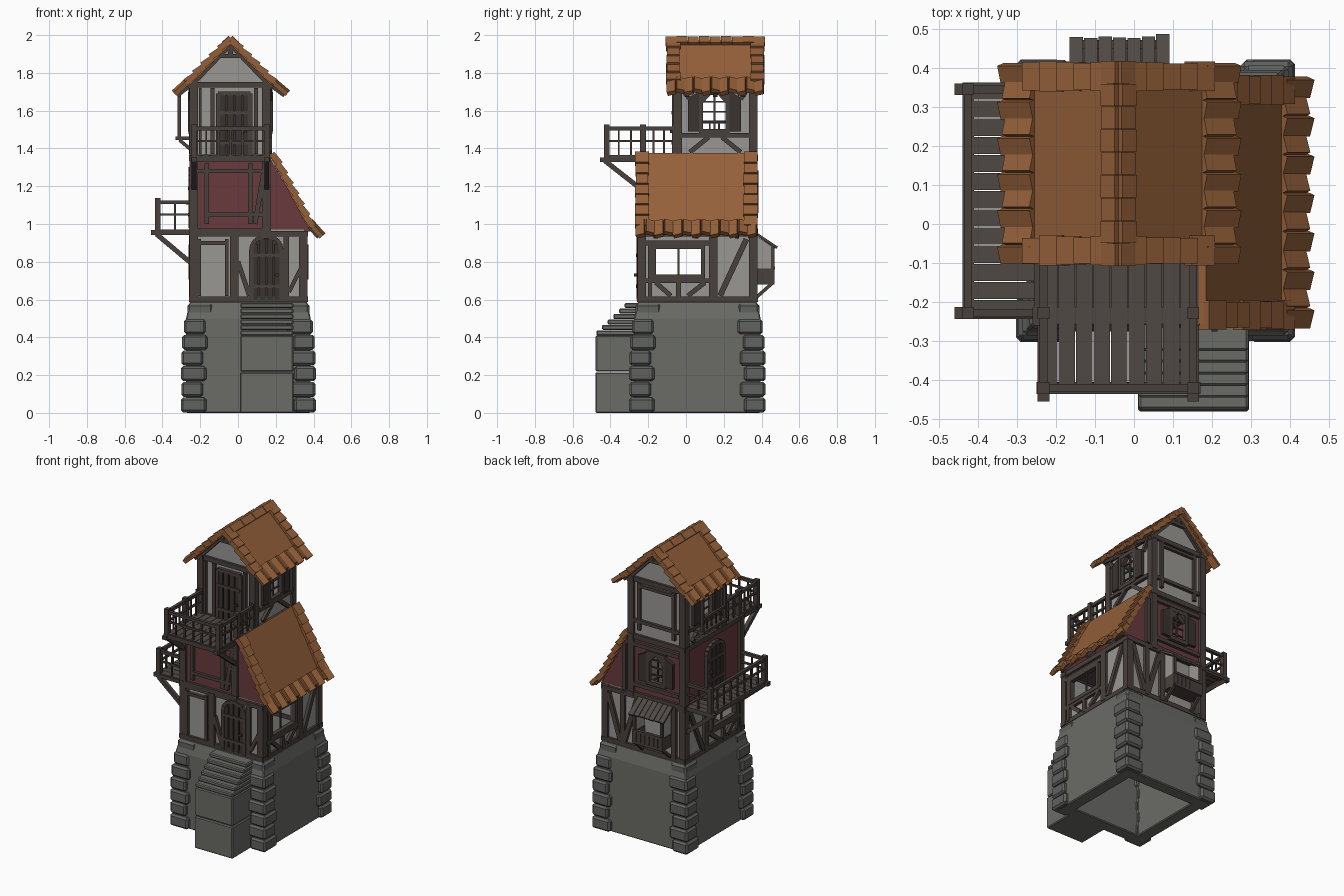
import bpy, bmesh, math, random
from mathutils import Vector, Matrix

if "Cube" in bpy.data.objects:
    bpy.data.objects.remove(bpy.data.objects["Cube"])
random.seed(4)

COL = {"stone": (.145, .148, .135), "corner_stone": (.118, .122, .115), "plaster": (.32, .312, .295),
       "red_plaster": (.14, .042, .048), "timber": (.066, .052, .046), "deck_wood": (.08, .066, .059),
       "door_wood": (.042, .033, .029), "roof_tile": (.30, .118, .042)}
MAT = {}
for k, c in COL.items():
    MAT[k] = bpy.data.materials.new(k)
    MAT[k].diffuse_color = (*c, 1)
parts = {}

def get(part, mat):
    return parts.setdefault(part, (bmesh.new(), mat))[0]

def bar(part, mat, p, q, w, t, n=(0, 0, 1)):
    """Box from p to q, w wide, t thick along n."""
    p, q = Vector(p), Vector(q)
    x = (q - p).normalized()
    n = Vector(n)
    n = (n - x * n.dot(x)).normalized()
    m = Matrix((x * (q - p).length, n.cross(x) * w, n * t)).transposed().to_4x4()
    m.translation = (p + q) / 2
    bmesh.ops.create_cube(get(part, mat), size=1, matrix=m)

def box(part, mat, x0, x1, y0, y1, z0, z1):
    bar(part, mat, (x0, (y0+y1)/2, (z0+z1)/2), (x1, (y0+y1)/2, (z0+z1)/2), y1-y0, z1-z0)

def loft(part, mat, loops):
    bm = get(part, mat)
    vs = [[bm.verts.new(p) for p in l] for l in loops]
    for a, b in zip(vs, vs[1:]):
        for i in range(len(a)):
            j = (i + 1) % len(a)
            bm.faces.new((a[i], a[j], b[j], b[i]))
    bm.faces.new(vs[0][::-1])
    bm.faces.new(vs[-1])

# facade helpers: face = (axis, plane, outward sign), u runs along the wall
def at(f, u, z, o=0):
    return (u, f[1] + f[2]*o, z) if f[0] == 'y' else (f[1] + f[2]*o, u, z)

def out(f):
    return (0, f[2], 0) if f[0] == 'y' else (f[2], 0, 0)

def timbers(f, rows, part="timber_frame", mat="timber", t=.03, o=.004):
    for u0, z0, u1, z1, w in rows:
        bar(part, mat, at(f, u0, z0, o), at(f, u1, z1, o), w, t, out(f))

def wall(part, mat, f, u0, u1, z0, z1, hole=None):
    rects = [(u0, u1, z0, z1)]
    if hole:
        a, b, c, d = hole
        rects = [(u0, a, z0, z1), (b, u1, z0, z1), (a, b, z0, c), (a, b, d, z1)]
    timbers(f, [((a+b)/2, c, (a+b)/2, d, b-a) for a, b, c, d in rects], part, mat, .02, -.01)

def plate(part, mat, f, uz, o0, o1):
    loft(part, mat, [[at(f, u, z, o) for u, z in uz] for o in (o0, o1)])

def door(part, f, u, z0, z1, w, arch):
    r = w / 2
    top = [(u + r*math.cos(a), z1 - arch + arch*math.sin(a)) for a in [math.pi*i/8 for i in range(9)]]
    if not arch:
        top = [(u + r, z1), (u - r, z1)]
    plate(part, "door_wood", f, [(u-r, z0), (u+r, z0)] + top, 0, .012)
    for i in range(4):
        v = u - r + w*(i + .5)/4
        h = z1 - .01 - arch*(.45 if i in (0, 3) else .05)
        timbers(f, [(v, z0, v, h, w/4 - .008)], part, "door_wood", .012, .014)
    timbers(f, [(u-r, z0+k, u+r, z0+k, .018) for k in (.07, z1-z0-.1)], part + "_straps", "timber", .01, .021)
    edge = [(u+r, z0)] + top + [(u-r, z0)]
    timbers(f, [(*a, *b, .022) for a, b in zip(edge, edge[1:])], part + "_frame", o=.008)
    bar(part + "_knob", "door_wood", at(f, u+r*.7, z0+.13, .01), at(f, u+r*.7, z0+.13, .035), .016, .016)

def window(f, u0, u1, z0, z1, bars=3, arch=False, shutters=False):
    m = (u0 + u1) / 2
    timbers(f, [(u0-.01, z0, u1+.01, z0, .025), (u0-.01, z1, u1+.01, z1, .025),
                (u0, z0, u0, z1, .022), (u1, z0, u1, z1, .022)], "window_frames", o=.008)
    timbers(f, [(m, z0, m, z1, .01)] + [(u0, z0+(z1-z0)*i/(bars+1), u1, z0+(z1-z0)*i/(bars+1), .008)
                for i in range(1, bars+1)], "window_bars", "timber", .01, -.005)
    if arch:
        timbers(f, [(u0, z1-.05, u0+.045, z1, .03), (u1, z1-.05, u1-.045, z1, .03)], "window_frames", o=.006)
    if shutters:
        for s, e in ((-1, u0), (1, u1)):
            c = e + s*.04
            plate("shutters", "door_wood", f, [(c-.03, z0), (c+.03, z0), (c+.03, z1-.03 if s > 0 else z1),
                  (c-.03, z1 if s > 0 else z1-.03)], .005, .025)

# stone base, hollow below
def rect(x0, x1, y0, y1, z):
    return [(x0, y0, z), (x1, y0, z), (x1, y1, z), (x0, y1, z)]
inner, outer = (-.19, .30, -.19, .31), (-.275, .385, -.275, .395)
loft("stone_base", "stone", [rect(*inner, .56), rect(*inner, 0), rect(*outer, 0), rect(*outer, .5),
                             rect(-.255, .365, -.255, .375, .59)])
# corner stones
for i, inset in enumerate((0, .002, 0, .002, .006, .016, .034)):
    for sx, cx in ((1, -.302), (-1, .412)):
        for sy, cy in ((1, -.302), (-1, .422)):
            a, b = (.135, .115) if (i + (sx == sy)) % 2 else (.115, .135)
            x, y = cx + sx*inset, cy + sy*inset
            z = i*.083
            box("corner_stones", "corner_stone", min(x, x+sx*a), max(x, x+sx*a),
                min(y, y+sy*b), max(y, y+sy*b), z+.002, z+.081)
# entrance stairs
box("stairs", "stone", .01, .295, -.48, -.2, 0, .215)
box("stairs", "stone", .012, .293, -.478, -.2, .219, .41)
for i in range(6):
    box("stairs", "stone", .012, .293, -.475 + i*.03, -.2, .41 + i*.029, .437 + i*.029)

# wall planes
G = {"f": ('y', -.24, -1), "b": ('y', .36, 1), "l": ('x', -.24, -1), "r": ('x', .35, 1)}
TF, TR = ('y', -.05, -1), ('x', .16, 1)
low, high, mid = (-.17, .09, .72, .88), (.08, .22, 1.49, 1.7), (-.1, .02, 1.07, 1.27)
# ground floor
for k in "fb":
    wall("ground_walls", "plaster", G[k], -.24, .35, .59, .97)
for k in "lr":
    wall("ground_walls", "plaster", G[k], -.24, .36, .59, .97, low)
    window(G[k], *low, bars=0)
# middle floor with lean-to gables
wall("middle_walls", "red_plaster", G["f"], -.24, .16, .97, 1.36)
wall("middle_walls", "red_plaster", G["b"], -.24, .16, .97, 1.36, mid)
wall("middle_walls", "red_plaster", G["l"], -.24, .36, .97, 1.36)
for k in "fb":
    plate("middle_walls", "red_plaster", G[k], [(.16, .96), (.385, .96), (.165, 1.36), (.16, 1.36)], -.02, 0)
window(G["b"], *mid, arch=True, shutters=True)
# top floor with gables
for f in (TF, G["b"]):
    wall("top_walls", "plaster", f, -.24, .16, 1.36, 1.74)
    plate("top_walls", "plaster", f, [(-.24, 1.74), (.16, 1.74), (-.04, 1.955)], -.02, 0)
for f in (TR, G["l"]):
    wall("top_walls", "plaster", f, -.05, .36, 1.36, 1.75, high)
    window(f, *high, arch=True, shutters=True)
# floors
box("floors", "deck_wood", -.24, .36, -.24, .36, .945, .965)
box("floors", "deck_wood", -.24, .16, -.24, .36, 1.335, 1.355)

# corner posts and storey beams
for xs, ys, z0, z1 in (((-.235, .345), (-.235, .355), .59, .96), ((-.235, .15), (-.235, .355), .95, 1.36),
                       ((-.235, .15), (-.045, .355), 1.34, 1.75)):
    for x in xs:
        for y in ys:
            bar("corner_posts", "timber", (x, y, z0), (x, y, z1), .045, .045, (1, 0, 0))
    for z in (z0 + .012, z1 - .012):
        for y in ys:
            bar("storey_beams", "timber", (xs[0]-.025, y, z), (xs[1]+.025, y, z), .042, .03)
        for x in xs:
            bar("storey_beams", "timber", (x, ys[0]-.025, z), (x, ys[1]+.025, z), .042, .03)

# timber framing per facade
timbers(G["f"], [(-.02, .6, -.02, .95, .045), (-.205, .62, -.205, .92, .02), (-.06, .62, -.06, .92, .02),
                 (-.21, .9, -.05, .9, .02), (0, .8, .06, .62, .025), (.255, .6, .255, .95, .028), (.27, .64, .33, .76, .022),
                 (-.165, 1, -.165, 1.32, .025), (.065, 1, .065, 1.32, .025), (-.22, 1.28, .13, 1.28, .018),
                 (-.16, 1.05, .13, 1.05, .02), (.09, 1, .14, 1.3, .025)])
for k in "rl":
    timbers(G[k], [(-.22, .7, .14, .7, .025), (-.22, .9, .14, .9, .025), (.145, .6, .145, .95, .045),
                   (.18, .62, .32, .92, .03), (-.19, .6, -.19, .9, .022), (-.16, .69, -.08, .62, .025),
                   (.1, .69, .01, .62, .025), (-.04, .6, -.04, .7, .025)])
timbers(G["b"], [(-.17, .6, -.17, .95, .035), (.09, .6, .09, .95, .035), (.11, .92, .2, .62, .03), (.21, .6, .21, .95, .03),
                 (.23, .62, .32, .92, .03), (-.21, 1.03, .13, 1.03, .025), (-.21, 1.3, .13, 1.3, .025),
                 (.2, .97, .2, 1.28, .025), (-.17, 1.4, -.17, 1.72, .022), (.09, 1.4, .09, 1.72, .022),
                 (-.21, 1.46, .13, 1.46, .022), (-.17, 1.7, .09, 1.7, .02)])
for f in (TR, G["l"]):
    timbers(f, [(-.02, 1.47, .34, 1.47, .025), (.02, 1.38, .12, 1.46, .025), (.29, 1.38, .19, 1.46, .025),
                (-.03, 1.72, .02, 1.66, .022), (.33, 1.72, .29, 1.66, .022)])
timbers(TF, [(-.135, 1.37, -.135, 1.72, .02), (.095, 1.37, .095, 1.72, .02), (-.2, 1.37, -.2, 1.72, .015)])
for f in (TF, G["b"]):
    timbers(f, [(-.04, 1.88, -.04, 1.96, .025), (-.09, 1.89, .01, 1.89, .02),
                (-.26, 1.72, -.04, 1.95, .025), (.18, 1.72, -.04, 1.95, .025)])
# doors
door("entrance_door", G["f"], .15, .6, .935, .16, .07)
door("balcony_door", TF, -.02, 1.36, 1.69, .17, 0)
door("side_door", G["l"], .05, .98, 1.29, .17, .06)

# balconies
for i in range(9):
    x = -.217 + i*.0447
    box("upper_deck", "deck_wood", x-.021, x+.021, -.43, -.05, 1.35, 1.364)
for i in range(13):
    y = -.217 + i*.0465
    box("side_deck", "deck_wood", -.44, -.24, y-.022, y+.022, .957, .972)
for x in (-.232, .152):
    bar("balcony_joists", "timber", (x, -.455, 1.34), (x, -.2, 1.34), .03, .025)
    bar("balcony_braces", "timber", (x, -.43, 1.335), (x, -.245, 1.19), .026, .026)
for y in (-.228, .345):
    bar("balcony_joists", "timber", (-.46, y, .955), (-.2, y, .955), .03, .025)
    bar("balcony_braces", "timber", (-.43, y, .945), (-.245, y, .79), .026, .026)
bar("balcony_joists", "timber", (-.25, -.42, 1.345), (.17, -.42, 1.345), .03, .03)
bar("balcony_joists", "timber", (-.425, -.24, .955), (-.425, .36, .955), .03, .03)

def railing(p, q, n, h=.145):
    p, q = Vector(p), Vector(q)
    for z, w in ((h, .02), (h*.55, .012)):
        o = Vector((0, 0, z))
        bar("railings", "timber", p+o, q+o, w, w)
    for i in range(n + 1):
        v = p.lerp(q, i/n)
        w, e = (.03, .028) if i in (0, n) else (.01, 0)
        bar("railings", "timber", v - Vector((0, 0, e)), v + Vector((0, 0, h + e*.8)), w, w, (1, 0, 0))
railing((-.232, -.42, 1.36), (.152, -.42, 1.36), 6)
for x in (-.232, .152):
    railing((x, -.42, 1.36), (x, -.228, 1.36), 3)
    railing((x, -.228, 1.36), (x, -.06, 1.36), 3)
railing((-.425, -.228, .97), (-.425, .345, .97), 8)
for y in (-.228, .345):
    railing((-.425, y, .97), (-.24, y, .97), 2)

# small open bay on the upper left side
box("upper_bay", "timber", -.33, -.24, .02, .28, 1.445, 1.462)
for y in (.03, .27):
    bar("upper_bay", "timber", (-.312, y, 1.46), (-.312, y, 1.7), .018, .018, (1, 0, 0))
    bar("upper_bay", "timber", (-.31, y, 1.445), (-.245, y, 1.39), .018, .018)
for z in (1.54, 1.69):
    bar("upper_bay", "timber", (-.312, .02, z), (-.312, .28, z), .016, .016)
for i in range(1, 5):
    bar("upper_bay", "timber", (-.312, .03+i*.048, 1.46), (-.312, .03+i*.048, 1.54), .01, .01, (1, 0, 0))

# rear oriel with plank canopy
for i in range(7):
    x = -.148 + i*.037
    bar("oriel_canopy", "deck_wood", (x, .36, .957), (x, .48 + random.uniform(-.008, .004), .875), .034, .013)
    bar("oriel_box", "timber", (-.04 + (x+.04)*.87, .462, .685), (-.04 + (x+.04)*.87, .462, .765), .029, .012, (0, 1, 0))
box("oriel_box", "timber", -.15, .07, .36, .468, .68, .695)
box("oriel_box", "timber", -.15, .07, .45, .472, .76, .775)
for x in (-.142, .062):
    box("oriel_box", "timber", x-.008, x+.008, .36, .462, .69, .765)
    plate("oriel_sides", "plaster", ('x', x, 1), [(.36, .765), (.458, .765), (.458, .88), (.36, .945)], -.004, .004)
    bar("oriel_box", "timber", (x, .46, .69), (x, .46, .885), .018, .018, (1, 0, 0))
    bar("oriel_box", "timber", (x, .455, .685), (x, .365, .605), .018, .018)

# roofs: slab, rake tiles, flared eave tiles and rafters
def roof_side(part, top, bot, eave, y0, y1, n_rake, n_eave):
    top, bot, eave = (Vector((a, 0, b)) for a, b in (top, bot, eave))
    d = bot - top
    n = Vector((-d.z, 0, d.x)).normalized()
    n = n if n.z > 0 else -n
    Y = lambda y: Vector((0, y, 0))
    bar(part, "roof_tile", top + Y((y0+y1)/2), bot + Y((y0+y1)/2), y1-y0-.03, .022, n)
    for i in range(n_rake):
        a, b = top.lerp(bot, i/n_rake), top.lerp(bot, (i+1.12)/n_rake)
        for y in (y0+.037, y1-.037):
            bar(part, "roof_tile", a + Y(y) + n*.004, b + Y(y) + n*.018, .07 + random.uniform(-.006, .008), .034, n)
    w = (y1 - y0 - .01) / n_eave
    start = bot.lerp(top, .06) + n*.012
    for i in range(n_eave):
        y = y0 + .005 + w*(i+.5)
        end = eave + (eave-start).normalized()*(-.012 if i % 2 else .004)
        bar(part, "roof_tile", start + Y(y), end + Y(y), w*.99, .026, (.0, .22 if i % 2 else -.22, 1))
    for y in (y0+.11, (y0+y1)/2, y1-.11):
        bar("rafters", "timber", bot.lerp(top, .15) + Y(y) - n*.02, eave + Y(y) - n*.02, .022, .022, n)

roof_side("top_roof", (-.04, 1.965), (.18, 1.745), (.26, 1.695), -.105, .415, 5, 11)
roof_side("top_roof", (-.04, 1.965), (-.26, 1.745), (-.335, 1.695), -.105, .415, 5, 11)
roof_side("lean_to_roof", (.175, 1.37), (.38, .985), (.445, .94), -.27, .38, 7, 13)
# ridge tiles, bent over the crest
for i in range(9):
    y = -.108 + i*.0585
    for s in (-1, 1):
        bar("ridge_tiles", "roof_tile", (-.04, y+.029, 1.985), (-.04 + s*.036, y+.029, 1.952),
            .057, .024 + .006*(i % 2), (s*.6, 0, 1))

# build objects
for name, (bm, mat) in parts.items():
    bmesh.ops.recalc_face_normals(bm, faces=bm.faces)
    me = bpy.data.meshes.new(name)
    bm.to_mesh(me)
    bm.free()
    me.materials.append(MAT[mat])
    ob = bpy.data.objects.new(name, me)
    bpy.context.collection.objects.link(ob)
    if name in ("corner_stones", "stone_base", "stairs"):
        mod = ob.modifiers.new("worn_edges", 'BEVEL')
        mod.width, mod.segments = (.012 if name == "corner_stones" else .006), 1

for m in bpy.data.materials:
    if m.users and not m.is_grease_pencil:
        m.use_nodes = True
        m.node_tree.nodes["Principled BSDF"].inputs["Base Color"].default_value = m.diffuse_color
